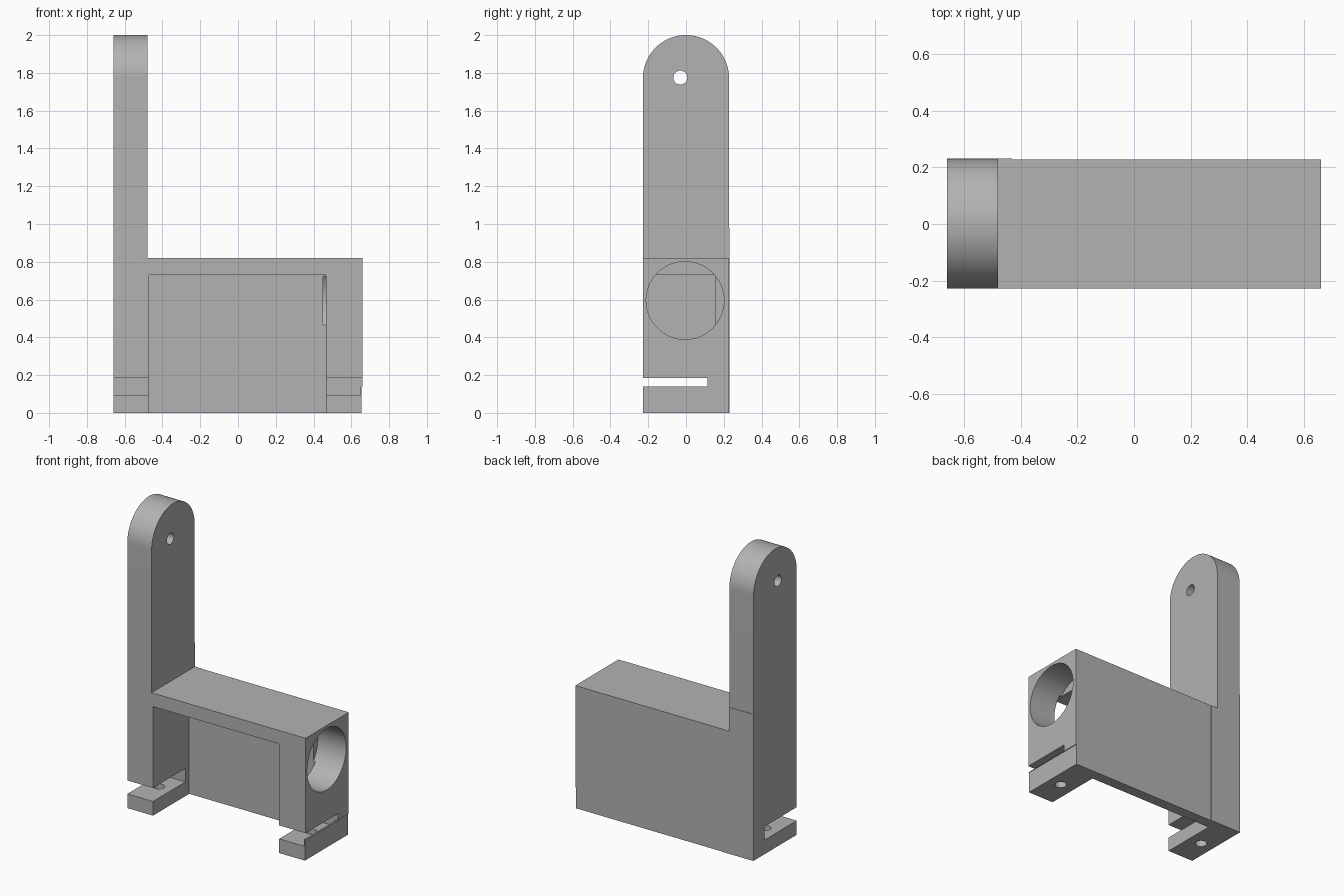
import bpy, bmesh, math
from mathutils import Vector

if "Cube" in bpy.data.objects:
    bpy.data.objects.remove(bpy.data.objects["Cube"], do_unlink=True)

grey = bpy.data.materials.new("matte grey")
grey.use_nodes = True
COLOUR = (0.45, 0.45, 0.45, 1)
grey.diffuse_color = COLOUR
grey.node_tree.nodes["Principled BSDF"].inputs["Base Color"].default_value = COLOUR


def prism(name, outline, axis, start, end):
    """Extrude a 2D outline along an axis (the outline uses the other two)."""
    def place(a, b, d):
        return {"x": (d, a, b), "y": (a, d, b), "z": (a, b, d)}[axis]
    bm = bmesh.new()
    face = bm.faces.new([bm.verts.new(place(a, b, start)) for a, b in outline])
    moved = bmesh.ops.extrude_face_region(bm, geom=[face])["geom"]
    shift = Vector(place(0, 0, end - start))
    bmesh.ops.translate(bm, vec=shift,
                        verts=[v for v in moved if isinstance(v, bmesh.types.BMVert)])
    bmesh.ops.recalc_face_normals(bm, faces=bm.faces)
    mesh = bpy.data.meshes.new(name)
    bm.to_mesh(mesh)
    bm.free()
    mesh.materials.append(grey)
    obj = bpy.data.objects.new(name, mesh)
    bpy.context.collection.objects.link(obj)
    return obj


def box(name, x0, x1, y0, y1, z0, z1):
    return prism(name, [(x0, y0), (x1, y0), (x1, y1), (x0, y1)], "z", z0, z1)


def arc(a, b, r, start=0, sweep=2 * math.pi, n=64):
    return [(a + r * math.cos(start + sweep * i / n),
             b + r * math.sin(start + sweep * i / n)) for i in range(n)]


def combine(target, tool, operation="DIFFERENCE"):
    mod = target.modifiers.new("cut", "BOOLEAN")
    mod.operation, mod.solver, mod.object = operation, "EXACT", tool
    bpy.ops.object.select_all(action="DESELECT")
    bpy.context.view_layer.objects.active = target
    target.select_set(True)
    bpy.ops.object.modifier_apply(modifier=mod.name)
    bpy.data.objects.remove(tool, do_unlink=True)


HALF_X, HALF_Y, TOP, ARM_X = 0.66, 0.228, 0.82, -0.48
ARM_Z = 2 - HALF_Y

# Bracket: L-shaped front outline trimmed to a round-topped side outline
bracket = prism("bracket", [(-HALF_X, 0), (HALF_X, 0), (HALF_X, TOP),
                            (ARM_X, TOP), (ARM_X, 2.2), (-HALF_X, 2.2)], "y", -0.4, 0.4)
side = [(-HALF_Y, -0.1), (HALF_Y, -0.1)] + arc(0, ARM_Z, HALF_Y, 0, math.pi) + [(-HALF_Y, ARM_Z)]
combine(bracket, prism("side_trim", side, "x", -1, 1), "INTERSECT")

# Cavity open at the front and bottom
combine(bracket, box("cavity", -0.47, 0.465, -0.5, 0.155, -0.1, 0.73))

# Round opening in the end post and pivot hole in the arm
combine(bracket, prism("end_opening", arc(-0.005, 0.595, 0.206), "x", 0.45, 0.8))
combine(bracket, prism("pivot_hole", arc(-0.03, 1.775, 0.037, n=32), "x", -0.8, -0.4))

# Slots above the feet, with a thin lip left on the outer side of one foot
combine(bracket, box("arm_slot", -0.8, -0.4, -0.5, 0.115, 0.095, 0.185))
combine(bracket, box("post_slot", 0.4, 0.648, -0.5, 0.115, 0.095, 0.185))
combine(bracket, box("post_slot_outer", 0.4, 0.8, -0.5, 0.115, 0.14, 0.185))
combine(bracket, box("foot_step", 0.655, 0.8, -0.5, 0.5, -0.1, 0.14))

# Screw holes through the feet
for x in (-0.565, 0.565):
    combine(bracket, prism("screw_hole", arc(x, -0.03, 0.036, n=32), "z", -0.1, 0.12))

# Slightly raised pad on the back of the arm post
prism("back_pad", [(-HALF_X, 0), (-0.43, 0), (-0.43, TOP), (ARM_X, TOP),
                   (ARM_X, 0.98), (-HALF_X, 0.98)], "y", 0.227, 0.231)

bpy.ops.object.select_all(action="DESELECT")
bpy.context.view_layer.objects.active = bracket
bracket.select_set(True)
bpy.ops.object.shade_smooth_by_angle(angle=math.radians(30))
